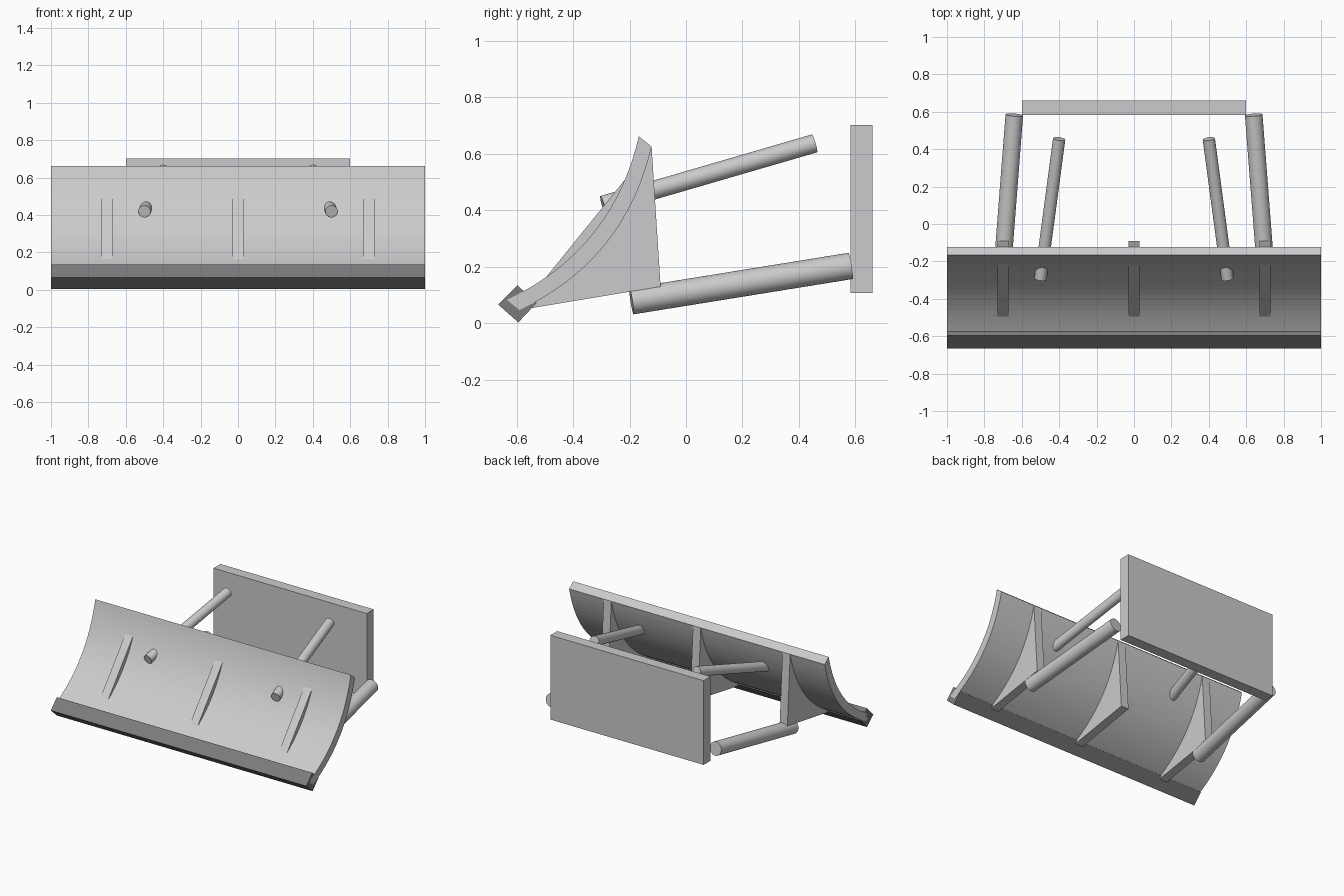
import bpy
import bmesh
import math
from mathutils import Vector

cube = bpy.data.objects.get("Cube")
if cube:
    bpy.data.objects.remove(cube, do_unlink=True)


def material(name, color):
    mat = bpy.data.materials.new(name)
    mat.use_nodes = True
    mat.diffuse_color = color
    mat.node_tree.nodes["Principled BSDF"].inputs["Base Color"].default_value = color
    return mat


STEEL = material("light grey steel", (0.6, 0.6, 0.61, 1))
DARK = material("dark grey steel", (0.2, 0.2, 0.21, 1))


def finish(bm, name, mat):
    bmesh.ops.recalc_face_normals(bm, faces=bm.faces)
    mesh = bpy.data.meshes.new(name)
    bm.to_mesh(mesh)
    bm.free()
    mesh.materials.append(mat)
    obj = bpy.data.objects.new(name, mesh)
    bpy.context.collection.objects.link(obj)
    return obj


def extrude_profile(name, points, x, width, mat):
    """Sweep a closed (y, z) profile along x, centred on x."""
    bm = bmesh.new()
    face = bm.faces.new([bm.verts.new((x - width / 2, y, z)) for y, z in points])
    swept = bmesh.ops.extrude_face_region(bm, geom=[face])["geom"]
    verts = [v for v in swept if isinstance(v, bmesh.types.BMVert)]
    bmesh.ops.translate(bm, verts=verts, vec=(width, 0, 0))
    return finish(bm, name, mat)


def rod(name, start, end, radius):
    """Round bar between two points, smooth sides and flat caps."""
    start, end = Vector(start), Vector(end)
    axis = end - start
    bm = bmesh.new()
    bmesh.ops.create_cone(bm, cap_ends=True, segments=32, radius1=radius,
                          radius2=radius, depth=axis.length)
    turn = axis.to_track_quat("Z", "Y").to_matrix().to_4x4()
    turn.translation = (start + end) / 2
    bmesh.ops.transform(bm, matrix=turn, verts=bm.verts)
    for face in bm.faces:
        face.smooth = len(face.verts) == 4
    return finish(bm, name, STEEL)


# Curved blade: a bowed line, thickened square to its chord
top, bottom = Vector((-0.167, 0.662)), Vector((-0.635, 0.083))
chord = bottom - top
back = Vector((-chord.y, chord.x)).normalized()
SAG, THICK, STEPS = 0.09, 0.058, 20
front_line = []
for i in range(STEPS + 1):
    t = i / STEPS
    front_line.append(top + chord * t + back * SAG * 4 * t * (1 - t))
back_line = [p + back * THICK for p in reversed(front_line)]
extrude_profile("blade", front_line + back_line, 0, 2, STEEL)

# Cutting edge along the blade's foot
edge = [(-0.665, 0.066), (-0.597, 0.134), (-0.529, 0.072), (-0.594, 0.003)]
extrude_profile("cutting_edge", edge, 0, 2, DARK)

# Triangular ribs, just breaking through the blade face
rib = [top + back * THICK, (-0.09, 0.13), bottom + back * THICK]
for name, x in (("right_rib", -0.7), ("middle_rib", 0), ("left_rib", 0.7)):
    extrude_profile(name, rib, x, 0.06, STEEL)

# Push arms and upper struts on both sides
for side, s in (("right", -1), ("left", 1)):
    rod(side + "_push_arm", (0.7 * s, -0.193, 0.078), (0.64 * s, 0.583, 0.203), 0.047)
    rod(side + "_upper_strut", (0.5 * s, -0.294, 0.419), (0.4 * s, 0.455, 0.637), 0.033)

# Mounting plate
plate = [(0.583, 0.107), (0.66, 0.107), (0.66, 0.703), (0.583, 0.703)]
extrude_profile("mounting_plate", plate, 0, 1.2, STEEL)
